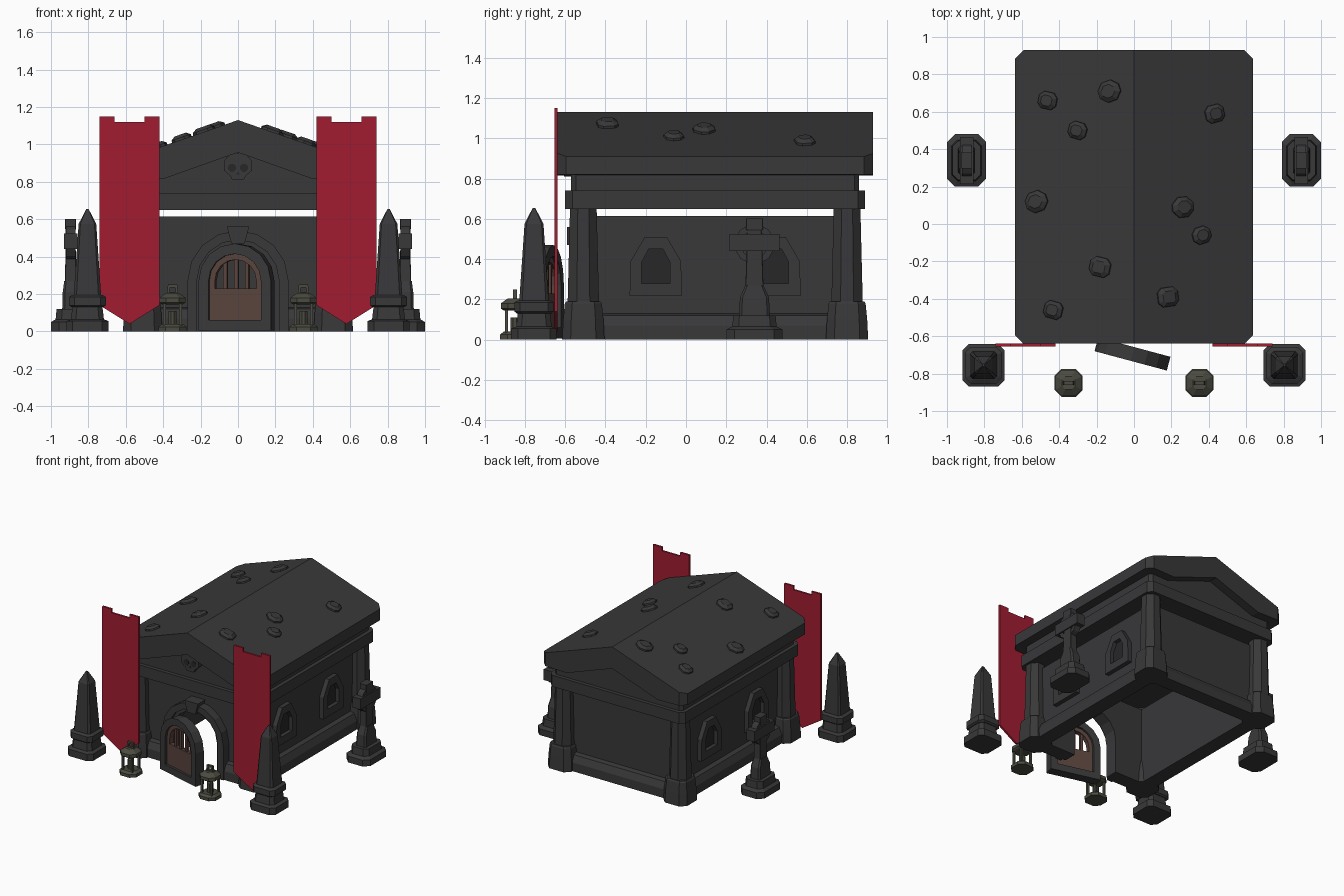
import bpy, bmesh, math, random
from mathutils import Matrix

if "Cube" in bpy.data.objects:
    bpy.data.objects.remove(bpy.data.objects["Cube"])

random.seed(4)
CY = 0.145          # building centre in y
SLOPE = 0.22 / 0.635


def material(name, rgb):
    m = bpy.data.materials.new(name)
    m.diffuse_color = (*rgb, 1)
    m.use_nodes = True
    m.node_tree.nodes["Principled BSDF"].inputs["Base Color"].default_value = m.diffuse_color
    return m


STONE = material("dark_stone", (0.04, 0.04, 0.042))
DARK = material("shadow_stone", (0.02, 0.02, 0.022))
RED = material("red_cloth", (0.36, 0.012, 0.03))
WOOD = material("brown_wood", (0.10, 0.055, 0.045))
METAL = material("old_metal", (0.07, 0.07, 0.052))


def finish(name, bm, mat, M=None):
    bmesh.ops.recalc_face_normals(bm, faces=bm.faces)
    if M is not None:
        bmesh.ops.transform(bm, matrix=M, verts=bm.verts)
    me = bpy.data.meshes.new(name)
    bm.to_mesh(me)
    bm.free()
    me.materials.append(mat)
    ob = bpy.data.objects.new(name, me)
    bpy.context.collection.objects.link(ob)
    return ob


def place(axis, u, v, d):
    return {'x': (d, u, v), 'y': (u, d, v), 'z': (u, v, d)}[axis]


def prism(name, pts, d0, d1, axis='y', mat=STONE, M=None):
    """Outline extruded along an axis."""
    bm = bmesh.new()
    a, b = [[bm.verts.new(place(axis, u, v, d)) for u, v in pts] for d in (d0, d1)]
    bm.faces.new(a)
    bm.faces.new(b[::-1])
    for i in range(len(pts)):
        j = (i + 1) % len(pts)
        bm.faces.new((a[i], a[j], b[j], b[i]))
    return finish(name, bm, mat, M)


def box(name, x0, x1, y0, y1, z0, z1, mat=STONE, M=None):
    return prism(name, [(x0, y0), (x1, y0), (x1, y1), (x0, y1)], z0, z1, 'z', mat, M)


def ring(name, outer, inner, d0, d1, axis, mat=STONE, M=None):
    """Closed frame between two outlines with equal point counts."""
    bm = bmesh.new()
    loops = [[bm.verts.new(place(axis, u, v, d)) for u, v in p]
             for p, d in ((outer, d0), (outer, d1), (inner, d1), (inner, d0))]
    n = len(outer)
    for k in range(4):
        a, b = loops[k], loops[(k + 1) % 4]
        for i in range(n):
            j = (i + 1) % n
            bm.faces.new((a[i], a[j], b[j], b[i]))
    return finish(name, bm, mat, M)


def stack(name, layers, cut=0.3, at=(0, 0, 0), mat=STONE, M=None):
    """Loft of corner-cut rectangles: (half x, half y, z)."""
    bm = bmesh.new()
    loops = []
    for hx, hy, z in layers:
        c = cut * min(hx, hy)
        p = [(hx - c, -hy), (hx, c - hy), (hx, hy - c), (hx - c, hy),
             (c - hx, hy), (-hx, hy - c), (-hx, c - hy), (c - hx, -hy)]
        loops.append([bm.verts.new((x, y, z)) for x, y in p])
    bm.faces.new(loops[0])
    bm.faces.new(loops[-1])
    for a, b in zip(loops, loops[1:]):
        for i in range(8):
            j = (i + 1) % 8
            bm.faces.new((a[i], a[j], b[j], b[i]))
    return finish(name, bm, mat, Matrix.Translation(at) @ (M or Matrix()))


def arch(hw, spring, z0, n=8):
    return ([(hw, z0)] + [(hw * math.cos(math.pi * i / n), spring + hw * math.sin(math.pi * i / n))
                          for i in range(n + 1)] + [(-hw, z0)])


def circle(cu, cv, r, n=12):
    return [(cu + r * math.cos(2 * math.pi * (i + .5) / n),
             cv + r * math.sin(2 * math.pi * (i + .5) / n)) for i in range(n)]


# Walls, open above and below, with a doorway in the front
prism("front_wall", [(0.5, 0), (0.5, 0.615), (-0.5, 0.615), (-0.5, 0)] + arch(0.2, 0.27, 0)[::-1],
      -0.5, -0.44)
box("back_wall", -0.5, 0.5, 0.73, 0.79, 0, 0.615)
foot = [(0, 0), (0.065, 0), (0.065, 0.07), (0.04, 0.12), (0, 0.13)]
prism("back_plinth", [(0.785 + u, v) for u, v in foot], -0.45, 0.45, 'x')
for s in (-1, 1):
    box("side_wall", min(s * .44, s * .5), max(s * .44, s * .5), -0.45, 0.74, 0, 0.615)
    prism("side_plinth", [(s * (0.495 + u), v) for u, v in foot], -0.45, 0.74, 'y')
    prism("front_plinth", [(-0.495 - u, v) for u, v in foot], s * 0.26, s * 0.45, 'x')
    # Corner columns with heavy bases
    for y in (-0.51, 0.80):
        stack("column_base", [(.105, .105, 0), (.1, .1, .1), (.092, .092, .18), (.085, .085, .19)],
              0.4, (s * .51, y, 0))
        stack("column", [(.078, .078, .18), (.066, .066, .66)], 0.586, (s * .51, y, 0))
    # Side windows
    for wy in (-0.15, 0.44):
        half_o = [(.13, .22), (.125, .39), (.055, .51)]
        half_i = [(.07, .28), (.07, .385), (.035, .45)]
        o, i = [[(wy + u, v) for u, v in h] + [(wy - u, v) for u, v in h[::-1]]
                for h in (half_o, half_i)]
        ring("window_frame", o, i, s * 0.49, s * 0.535, 'x')
        prism("window_recess", i, s * 0.49, s * 0.504, 'x', DARK)

# Door surround
prism("arch_surround", arch(0.27, 0.27, 0) + arch(0.22, 0.27, 0)[::-1], -0.57, -0.48)
prism("arch_inner_step", arch(0.235, 0.27, 0) + arch(0.195, 0.27, 0)[::-1], -0.545, -0.44)
prism("keystone", [(-.035, .47), (.035, .47), (.06, .56), (-.06, .56)], -0.59, -0.48)

# Door leaf, ajar
D = Matrix.Translation((-0.008, -0.695, 0)) @ Matrix.Rotation(math.radians(-15), 4, 'Z')
prism("door_frame", arch(0.2, 0.27, 0.005) + arch(0.145, 0.27, 0.005)[::-1], -.038, .038, 'y', STONE, D)
box("door_bottom_rail", -.146, .146, -.038, .038, .005, .06, STONE, D)
box("door_panel", -.147, .147, -.02, .02, .055, .23, WOOD, D)
prism("door_grille_rim", arch(0.147, 0.27, 0.225) + arch(0.115, 0.27, 0.225)[::-1], -.02, .02, 'y', WOOD, D)
for x in (-.06, 0, .06):
    box("door_bar", x - .011, x + .011, -.012, .012, .22, .385, WOOD, D)

# Entablature and gable
stack("entablature", [(.595, .745, .65), (.595, .745, .74)], .06, (0, CY, 0))
stack("frieze", [(.565, .715, .735), (.565, .715, .825)], .04, (0, CY, 0))
prism("gable_wall", [(-.46, .80), (.46, .80), (0, .975)], -0.57, 0.86)

# Roof with cut eave corners
roof = prism("roof", [(.635, .82), (.635, .91), (0, 1.13), (-.635, .91), (-.635, .82),
                      (-.40, .815), (0, .957), (.40, .815)], -0.64, 0.93)
bm = bmesh.new()
bm.from_mesh(roof.data)
corners = [e for e in bm.edges
           if abs(e.verts[0].co.x - e.verts[1].co.x) < 1e-4
           and abs(e.verts[0].co.y - e.verts[1].co.y) < 1e-4]
bmesh.ops.bevel(bm, geom=corners, offset=0.045, segments=1, affect='EDGES')
bm.to_mesh(roof.data)
bm.free()

# Loose raised stones on the roof
for x, y in ((-.46, .66), (-.3, .5), (-.52, .12), (-.18, -.23), (-.43, -.46),
             (-.13, .71), (.43, .59), (.26, .09), (.36, -.06), (.18, -.39)):
    R = (Matrix.Rotation(math.copysign(math.atan(SLOPE), x), 4, 'Y')
         @ Matrix.Rotation(random.uniform(-.4, .4), 4, 'Z'))
    k = random.uniform(.85, 1.1)
    stack("roof_stone", [(.06 * k, .055 * k, -.02), (.058 * k, .052 * k, .012), (.035 * k, .032 * k, .028)],
          random.uniform(.4, .7), (x, y, 1.13 - SLOPE * abs(x)), STONE, R)

# Skull emblem on the gable
half = [(.03, .81), (.045, .835), (.075, .86), (.075, .91), (.04, .955)]
prism("skull_emblem", half + [(-u, v) for u, v in half[::-1]], -0.605, -0.56)
for s in (-1, 1):
    prism("skull_eye", circle(s * .032, .875, .023, 8), -0.608, -0.59, 'y', DARK)
prism("skull_nose", [(-.011, .838), (.011, .838), (0, .856)], -0.608, -0.59, 'y', DARK)

for s in (-1, 1):
    # Hanging banners
    prism("banner", [(s * x, z) for x, z in ((.42, .14), (.58, .04), (.74, .14), (.74, 1.15), (.66, 1.15),
                                             (.66, 1.12), (.50, 1.12), (.50, 1.15), (.42, 1.15))],
          -0.654, -0.638, 'y', RED)
    # Obelisks
    at = (s * .805, -.755, 0)
    stack("obelisk_base", [(.113, .113, 0), (.113, .113, .055), (.088, .088, .065), (.08, .08, .135)], .3, at)
    stack("obelisk_collar", [(.085, .085, .13), (.098, .098, .14), (.098, .098, .185), (.08, .08, .195)], .3, at)
    stack("obelisk_shaft", [(.074, .074, .18), (.047, .047, .575), (.006, .006, .655)], .2, at)
    # Grave crosses
    at = (s * .895, .34, 0)
    stack("cross_base", [(.105, .14, 0), (.105, .14, .05), (.08, .11, .065), (.075, .105, .12)], .4, at)
    stack("cross_pedestal", [(.045, .077, .115), (.042, .072, .21), (.034, .045, .27)], .3, at)
    stack("cross_shaft", [(.03, .045, .26), (.026, .036, .54), (.03, .043, .55), (.03, .043, .602)], .1, at)
    T = Matrix.Translation(at)
    box("cross_arms", -.036, .036, -.125, .125, .44, .525, STONE, T)
    ring("cross_ring", circle(0, .475, .1), circle(0, .475, .068), -.025, .025, 'x', STONE, T)
    # Lanterns
    at = (s * .35, -.85, 0)
    T = Matrix.Translation(at)
    stack("lantern_base", [(.075, .075, 0), (.075, .075, .025), (.055, .055, .04)], .5, at, METAL)
    stack("lantern_roof", [(.055, .055, .145), (.07, .07, .155), (.07, .07, .18), (.035, .035, .205)], .5, at, METAL)
    stack("lantern_candle", [(.022, .022, .035), (.022, .022, .11)], .586, at, METAL)
    for a in (-1, 1):
        for b in (-1, 1):
            box("lantern_post", a * .042 - .008, a * .042 + .008, b * .042 - .008, b * .042 + .008,
                .03, .15, METAL, T)
    ring("lantern_handle", [(-.03, .2), (.03, .2), (.025, .25), (-.025, .25)],
         [(-.016, .21), (.016, .21), (.014, .236), (-.014, .236)], -.01, .01, 'y', METAL, T)
